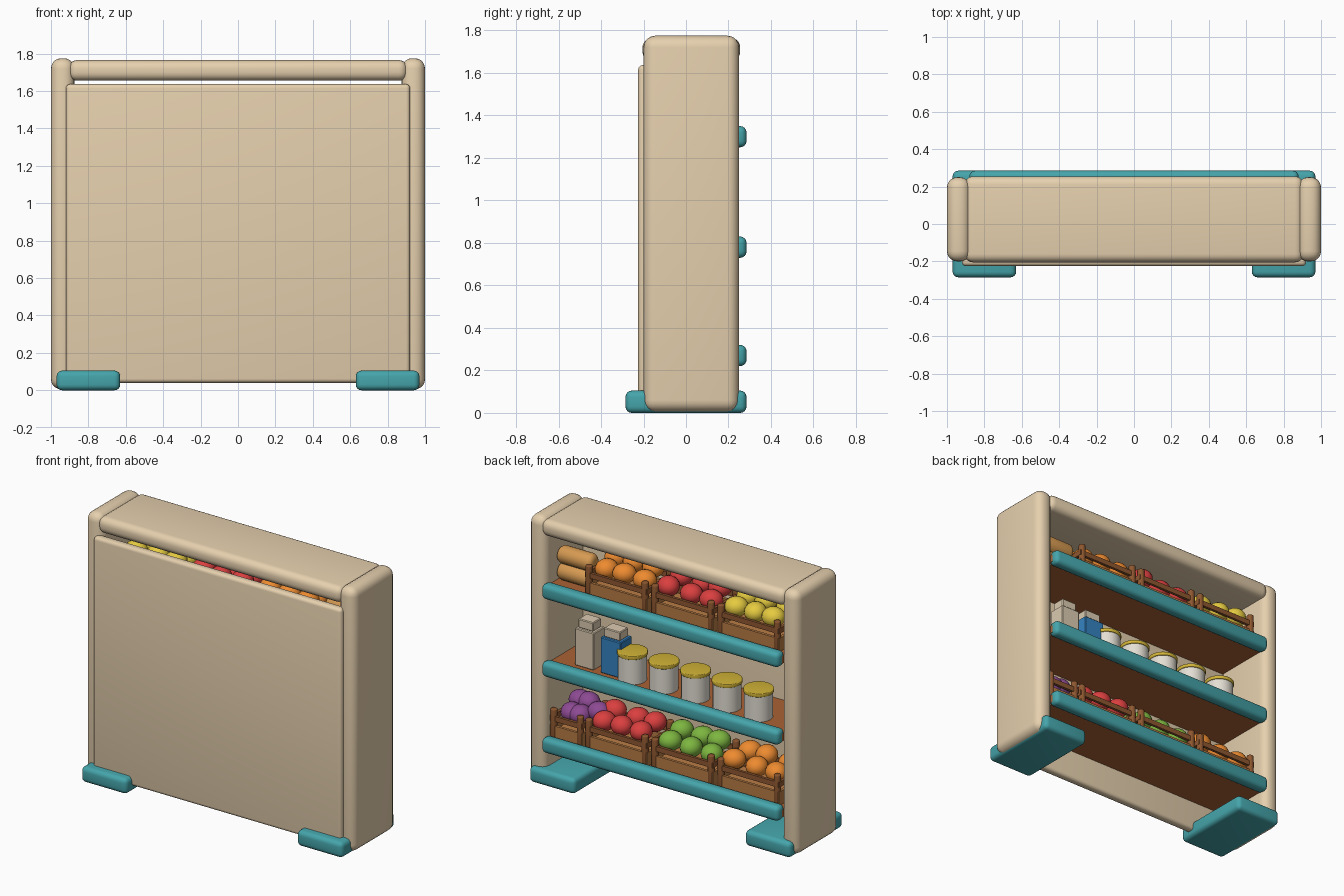
import bpy, bmesh, random
from math import radians
from mathutils import Matrix, Vector

if "Cube" in bpy.data.objects:
    bpy.data.objects.remove(bpy.data.objects["Cube"])

random.seed(4)


def mat(name, hexcol):
    def lin(i):
        c = int(hexcol[i:i + 2], 16) / 255
        return c / 12.92 if c < 0.04045 else ((c + 0.055) / 1.055) ** 2.4
    m = bpy.data.materials.new(name)
    m.diffuse_color = (lin(0), lin(2), lin(4), 1)
    m.use_nodes = True
    m.node_tree.nodes["Principled BSDF"].inputs["Base Color"].default_value = m.diffuse_color
    return m


TAN, TEAL = mat("tan", "E6D0AE"), mat("teal", "45A5AB")
BOARD, CRATE, RAIL = mat("board", "AA6234"), mat("crate", "B97C45"), mat("rail", "8F5830")
ORANGE, RED, YELLOW = mat("orange", "EE8B30"), mat("red", "DB3F3F"), mat("yellow", "E6CB40")
GREEN, PURPLE, BREAD = mat("green", "7DB640"), mat("purple", "8D4A93"), mat("bread", "D69A52")
WHITE, LID, BLUE = mat("can", "E4DFD4"), mat("lid", "D0B236"), mat("blue", "3583C2")
CREAM = mat("cream", "DCCBB0")


def finish(name, bm, material):
    me = bpy.data.meshes.new(name)
    bm.to_mesh(me)
    bm.free()
    ob = bpy.data.objects.new(name, me)
    bpy.context.collection.objects.link(ob)
    me.materials.append(material)
    bpy.ops.object.select_all(action='DESELECT')
    ob.select_set(True)
    bpy.context.view_layer.objects.active = ob
    bpy.ops.object.shade_smooth_by_angle(angle=radians(35))
    return ob


def box(name, xr, yr, zr, material, bevel=0.0, seg=4):
    """Box from min/max ranges with optional rounded edges."""
    lo, hi = Vector((xr[0], yr[0], zr[0])), Vector((xr[1], yr[1], zr[1]))
    bm = bmesh.new()
    size = hi - lo
    bmesh.ops.create_cube(bm, size=1, matrix=Matrix.Translation((lo + hi) / 2) @ Matrix.Diagonal((*size, 1)))
    if bevel:
        bmesh.ops.bevel(bm, geom=bm.edges[:], offset=bevel, segments=seg, profile=0.5, affect='EDGES')
    return finish(name, bm, material)


def cyl(name, c, r, h, material, axis='Z', bevel=0.0, sides=24):
    bm = bmesh.new()
    bmesh.ops.create_cone(bm, cap_ends=True, segments=sides, radius1=r, radius2=r, depth=h)
    if bevel:
        rim = [e for e in bm.edges if abs(e.verts[0].co.z - e.verts[1].co.z) < 1e-5]
        bmesh.ops.bevel(bm, geom=rim, offset=bevel, segments=4, profile=0.5, affect='EDGES')
    rot = Matrix.Rotation(radians(90), 4, 'Y') if axis == 'X' else Matrix()
    bm.transform(Matrix.Translation(c) @ rot)
    return finish(name, bm, material)


def fruit(name, c, material):
    bm = bmesh.new()
    turn = Matrix.Rotation(random.uniform(0, 3), 4, 'Z')
    bmesh.ops.create_uvsphere(bm, u_segments=18, v_segments=12, radius=1,
                              matrix=Matrix.Translation(c) @ turn @ Matrix.Diagonal((0.074, 0.069, 0.062, 1)))
    return finish(name, bm, material)


def crate(name, x0, x1, z, material, cols=3):
    """Slatted crate with corner posts, upper rails and two rows of fruit."""
    y0, y1, t = -0.10, 0.20, 0.018
    box(name + "_floor", (x0, x1), (y0, y1), (z, z + 0.05), CRATE)
    for part, za, zb, m in (("plank", z, z + 0.09, CRATE), ("rail", z + 0.12, z + 0.155, RAIL)):
        box(f"{name}_front_{part}", (x0, x1), (y1 - t, y1), (za, zb), m)
        box(f"{name}_back_{part}", (x0, x1), (y0, y0 + t), (za, zb), m)
        box(f"{name}_left_{part}", (x0, x0 + t), (y0, y1), (za, zb), m)
        box(f"{name}_right_{part}", (x1 - t, x1), (y0, y1), (za, zb), m)
    for px in (x0 + 0.022, x1 - 0.022):
        for py in (y0 + 0.022, y1 - 0.014):
            cyl(name + "_post", (px, py, z + 0.1), 0.022, 0.2, RAIL, bevel=0.006, sides=12)
    step = (x1 - x0 - 0.17) / (cols - 1)
    for row, fy in enumerate((0.115, -0.015)):
        for i in range(cols):
            j = random.uniform(-0.012, 0.012)
            fruit(name + "_fruit", (x0 + 0.085 + i * step + j, fy + j, z + 0.175 + 0.02 * row + j), material)


# Cabinet: rounded side panels, top slab, back panel and feet
for s, side in ((1, "right"), (-1, "left")):
    box(side + "_side", sorted((s * 0.875, s)), (-0.2, 0.25), (0.005, 1.775), TAN, 0.055, 5)
    box(side + "_foot", sorted((s * 0.63, s * 0.97)), (-0.285, 0.285), (0, 0.105), TEAL, 0.03)
box("top_slab", (-0.905, 0.905), (-0.205, 0.255), (1.655, 1.765), TAN, 0.045, 5)
box("back_panel", (-0.92, 0.92), (-0.225, -0.165), (0.04, 1.637), TAN, 0.022)

# Shelves: brown boards with rounded teal edges
for name, z in (("lower", 0.27), ("middle", 0.78), ("upper", 1.30)):
    box(name + "_board", (-0.88, 0.88), (-0.18, 0.24), (z - 0.03, z + 0.02), BOARD)
    box(name + "_shelf_edge", (-0.88, 0.88), (0.205, 0.285), (z - 0.05, z + 0.05), TEAL, 0.03)

# Produce crates on the upper and lower shelves
spans = ((0.15, 0.61), (-0.34, 0.12), (-0.83, -0.37))
for z, label, colors in ((1.32, "upper", (ORANGE, RED, YELLOW)), (0.29, "lower", (RED, GREEN, ORANGE))):
    for (x0, x1), m in zip(spans, colors):
        crate(f"{label}_{m.name}_crate", x0, x1, z, m)
crate("lower_purple_crate", 0.63, 0.87, 0.29, PURPLE, cols=2)
fruit("purple_fruit_top", (0.61, 0.05, 0.48), PURPLE)

# Stacked bread loaves
for z in (1.378, 1.488):
    cyl("bread_loaf", (0.74, 0.09, z), 0.058, 0.26, BREAD, 'X', bevel=0.035)

# Cartons with smaller caps
for name, x0, x1, m, h in (("cream_carton", 0.58, 0.72, CREAM, 0.25), ("blue_carton", 0.38, 0.53, BLUE, 0.24)):
    box(name, (x0, x1), (0.03, 0.15), (0.80, 0.80 + h), m, 0.005, 1)
    box(name + "_cap", (x0 + 0.015, x1 - 0.015), (0.045, 0.135), (0.80 + h, 0.86 + h), CREAM, 0.005, 1)

# Row of lidded cans
for i in range(5):
    x = 0.32 - i * 0.234
    cyl("can", (x, 0.11, 0.885), 0.088, 0.17, WHITE, sides=28)
    cyl("can_lid", (x, 0.11, 0.98), 0.094, 0.025, LID, bevel=0.005, sides=28)
